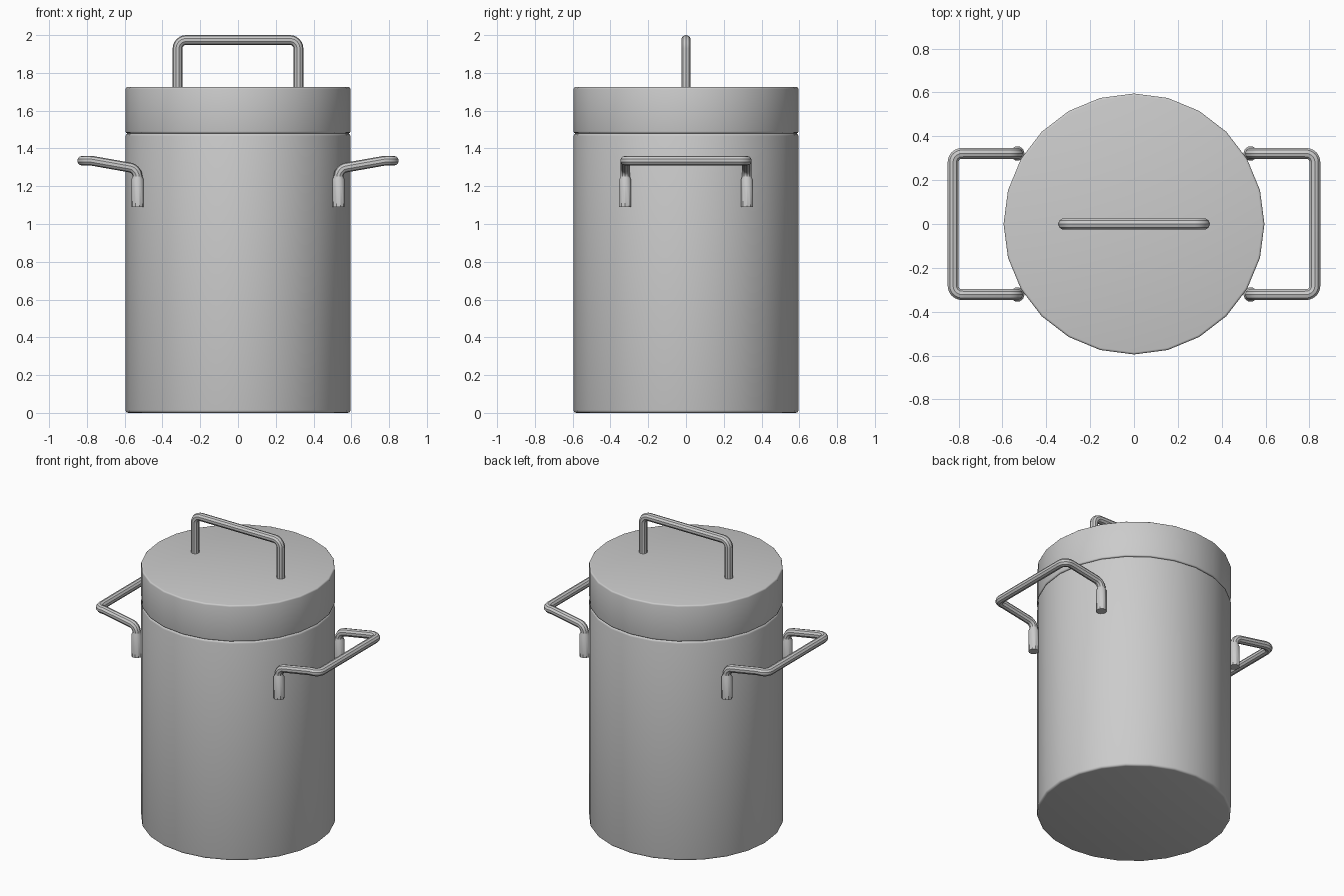
import bpy, math
from mathutils import Vector

if "Cube" in bpy.data.objects:
    bpy.data.objects.remove(bpy.data.objects["Cube"])


def smooth(obj):
    bpy.ops.object.select_all(action='DESELECT')
    obj.select_set(True)
    bpy.context.view_layer.objects.active = obj
    bpy.ops.object.shade_smooth_by_angle(angle=math.radians(35))


def drum(name, radius, z0, z1, bevel):
    # 24-sided closed cylinder with softened rims
    bpy.ops.mesh.primitive_cylinder_add(vertices=24, radius=radius, depth=z1 - z0,
                                        location=(0, 0, (z0 + z1) / 2))
    obj = bpy.context.object
    obj.name = name
    mod = obj.modifiers.new("rim", 'BEVEL')
    mod.width = bevel
    mod.segments = 3
    mod.limit_method = 'ANGLE'
    mod.angle_limit = math.radians(40)
    bpy.ops.object.modifier_apply(modifier=mod.name)
    smooth(obj)


def fillet(points):
    # points: (x, y, z, tube radius, fillet distance)
    out = []
    for i, p in enumerate(points):
        v, r, d = Vector(p[:3]), p[3], p[4]
        if d == 0:
            out.append((v, r))
            continue
        a = v + (Vector(points[i - 1][:3]) - v).normalized() * d
        b = v + (Vector(points[i + 1][:3]) - v).normalized() * d
        for k in range(7):
            t = k / 6
            # rational quadratic: a true arc for right-angle bends
            w = (1 - t) ** 2, 2 * t * (1 - t) * 0.7071, t * t
            out.append(((a * w[0] + v * w[1] + b * w[2]) / sum(w), r))
    return out


def tube(name, points):
    curve = bpy.data.curves.new(name, 'CURVE')
    curve.dimensions = '3D'
    curve.bevel_depth = 1.0
    curve.bevel_resolution = 3
    curve.use_fill_caps = True
    path = fillet(points)
    spline = curve.splines.new('POLY')
    spline.points.add(len(path) - 1)
    for sp, (v, r) in zip(spline.points, path):
        sp.co = (*v, 1)
        sp.radius = r
    obj = bpy.data.objects.new(name, curve)
    bpy.context.collection.objects.link(obj)
    bpy.ops.object.select_all(action='DESELECT')
    obj.select_set(True)
    bpy.context.view_layer.objects.active = obj
    bpy.ops.object.convert(target='MESH')
    smooth(bpy.context.object)


# Pot body and lid
drum("pot_body", 0.595, 0.0, 1.48, 0.014)
drum("pot_lid", 0.595, 1.48, 1.725, 0.01)

# Lid handle
R = 0.026
tube("lid_handle", [(-0.32, 0, 1.71, R, 0), (-0.32, 0, 1.974, R, 0.045),
                    (0.32, 0, 1.974, R, 0.045), (0.32, 0, 1.71, R, 0)])

# Side handles: thick feet, bend outward, slightly rising arms, cross bar
for side, s in (("left", -1), ("right", 1)):
    half = [(0.532, 1.09, 0.033, 0), (0.532, 1.235, 0.033, 0), (0.532, 1.25, R, 0),
            (0.532, 1.292, R, 0.04), (0.775, 1.335, R, 0), (0.825, 1.335, R, 0.04)]
    pts = [(s * x, 0.322, z, r, d) for x, z, r, d in half]
    pts += [(x, -y, z, r, d) for x, y, z, r, d in reversed(pts)]
    tube(side + "_handle", pts)
